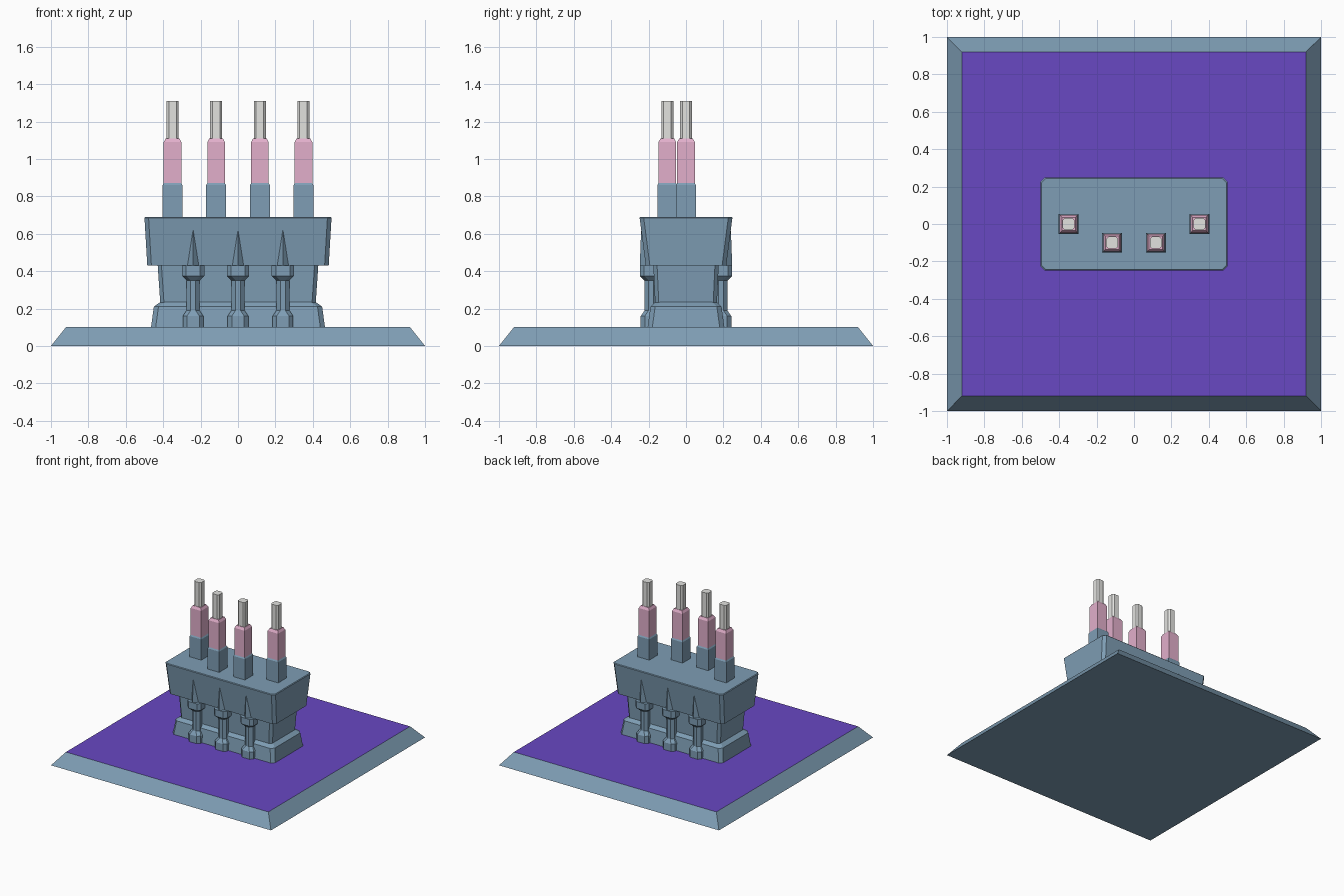
import bpy
import bmesh

cube = bpy.data.objects.get("Cube")
if cube:
    bpy.data.objects.remove(cube)


def material(name, rgb):
    m = bpy.data.materials.new(name)
    m.use_nodes = True
    m.diffuse_color = (*rgb, 1)
    m.node_tree.nodes["Principled BSDF"].inputs["Base Color"].default_value = (*rgb, 1)
    return m


STONE = material("blue grey stone", (0.21, 0.34, 0.46))
PURPLE = material("purple cloth", (0.14, 0.065, 0.54))
PINK = material("pink wax", (0.76, 0.43, 0.60))
GREY = material("pale grey", (0.76, 0.76, 0.74))


def outline(hx, hy, cut):
    """Rectangle outline, with cut corners if cut is above zero."""
    if cut == 0:
        return [(-hx, -hy), (hx, -hy), (hx, hy), (-hx, hy)]
    a, b = hx - cut, hy - cut
    return [(-a, -hy), (a, -hy), (hx, -b), (hx, b),
            (a, hy), (-a, hy), (-hx, b), (-hx, -b)]


def finish(name, bm, mat):
    bmesh.ops.recalc_face_normals(bm, faces=bm.faces)
    mesh = bpy.data.meshes.new(name)
    bm.to_mesh(mesh)
    bm.free()
    mesh.materials.append(mat)
    ob = bpy.data.objects.new(name, mesh)
    bpy.context.collection.objects.link(ob)
    return ob


def loft(name, sections, mat, cut=0.0, x=0.0, y=0.0):
    """Join rectangular sections (half width, half depth, height)."""
    bm = bmesh.new()
    rings = [[bm.verts.new((x + px, y + py, z)) for px, py in outline(hx, hy, cut)]
             for hx, hy, z in sections]
    n = len(rings[0])
    for low, high in zip(rings, rings[1:]):
        for i in range(n):
            j = (i + 1) % n
            bm.faces.new((low[i], low[j], high[j], high[i]))
    bm.faces.new(rings[0][::-1])
    bm.faces.new(rings[-1])
    return finish(name, bm, mat)


# Sloped floor plinth with a purple top
plinth = loft("plinth", [(1, 1, 0), (0.92, 0.92, 0.1)], STONE)
plinth.data.materials.append(PURPLE)
for face in plinth.data.polygons:
    if face.normal.z > 0.9:
        face.material_index = 1

# Altar foot, body and table slab
loft("altar_foot", [(0.465, 0.205, 0.1), (0.45, 0.19, 0.21), (0.415, 0.165, 0.235)],
     STONE, 0.025)
loft("altar_body", [(0.415, 0.165, 0.22), (0.43, 0.175, 0.44)], STONE, 0.02)
loft("altar_slab", [(0.485, 0.215, 0.43), (0.50, 0.248, 0.685), (0.495, 0.243, 0.69)],
     STONE, 0.022)

# Columns along the front and back, each with a ridge running up the slab
COLUMN = [(0.055, 0.1), (0.055, 0.16), (0.035, 0.19),
          (0.035, 0.35), (0.06, 0.375), (0.06, 0.43)]
for side, label in ((-1, "front"), (1, "back")):
    for i in range(3):
        x = 0.24 * (i - 1)
        loft(f"{label}_column_{i + 1}", [(r, r, z) for r, z in COLUMN],
             STONE, 0.022, x, side * 0.187)
        bm = bmesh.new()
        left, nose, right, tip = [
            bm.verts.new((x + dx, side * dy, z)) for dx, dy, z in
            ((-0.035, 0.21, 0.43), (0, 0.247, 0.43), (0.035, 0.21, 0.43), (0, 0.24, 0.62))]
        for tri in ((left, nose, tip), (nose, right, tip), (right, left, tip),
                    (left, right, nose)):
            bm.faces.new(tri)
        finish(f"{label}_ridge_{i + 1}", bm, STONE)

# Candles: holder, wax and tall wick
for i, (x, y) in enumerate(((-0.35, 0), (-0.117, -0.1), (0.117, -0.1), (0.35, 0)), 1):
    loft(f"holder_{i}", [(0.053, 0.053, 0.68), (0.053, 0.053, 0.86), (0.047, 0.047, 0.87)],
         STONE, 0, x, y)
    loft(f"candle_{i}", [(0.047, 0.047, 0.86), (0.047, 0.047, 1.09), (0.036, 0.036, 1.11)],
         PINK, 0, x, y)
    loft(f"wick_{i}", [(0.032, 0.032, 1.10), (0.032, 0.032, 1.31)], GREY, 0.012, x, y)
